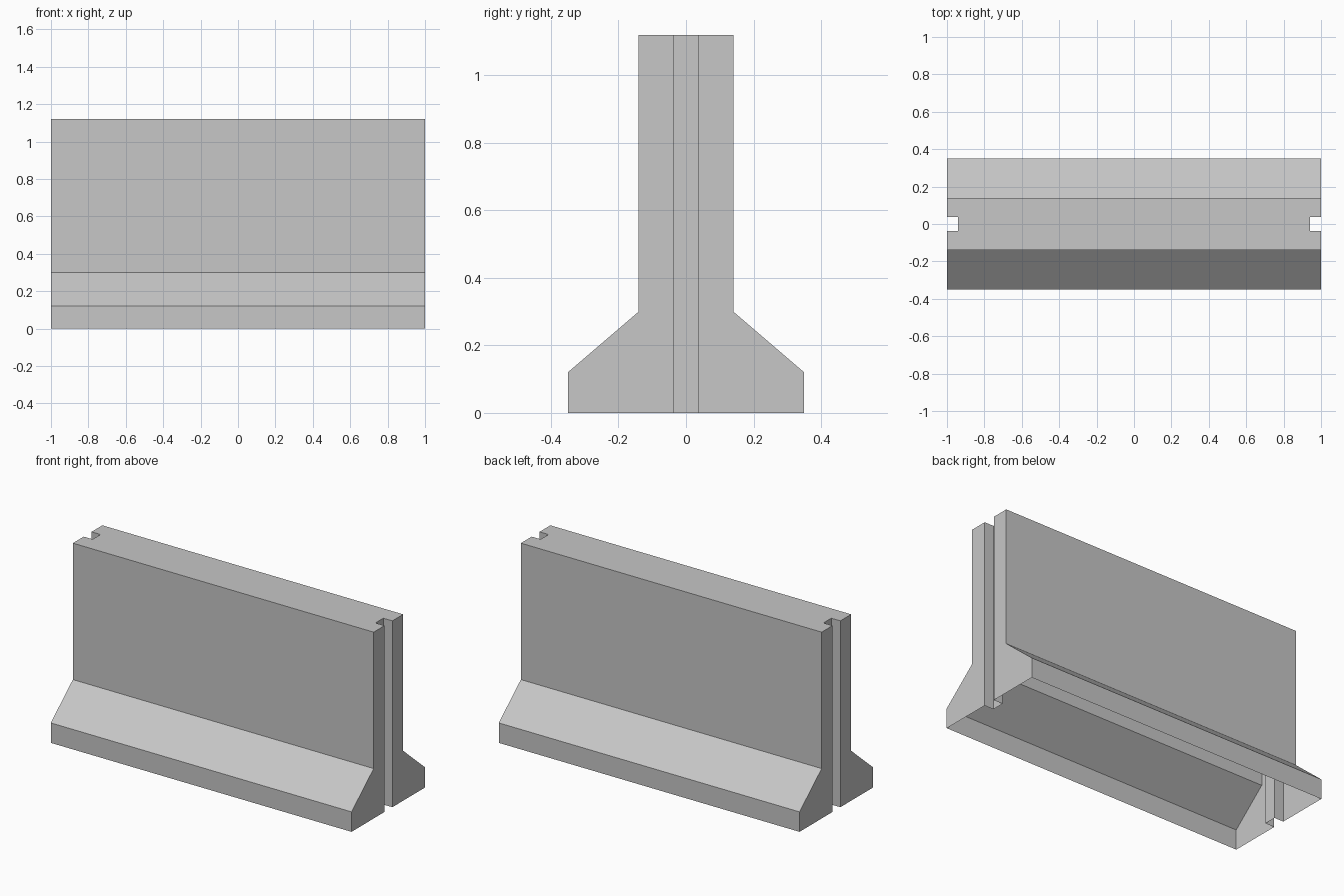
import bpy
import bmesh

cube = bpy.data.objects.get("Cube")
if cube:
    bpy.data.objects.remove(cube)

# Overall sizes
HALF_LEN, HEIGHT = 1.0, 1.12
WALL, SLOT, SLOT_DEPTH = 0.14, 0.0375, 0.06
INNER = HALF_LEN - SLOT_DEPTH

# Half cross-section (y, z) from the foot up to the top edge
PROFILE = [(0.35, 0), (0.35, 0.12), (WALL, 0.30), (WALL, HEIGHT)]

bm = bmesh.new()


def face(points):
    bm.faces.new([bm.verts.new(p) for p in points])


# Long sides: foot, slope and upright wall, front and back
for side in (-1, 1):
    for (y0, z0), (y1, z1) in zip(PROFILE, PROFILE[1:]):
        face([(-HALF_LEN, side * y0, z0), (HALF_LEN, side * y0, z0),
              (HALF_LEN, side * y1, z1), (-HALF_LEN, side * y1, z1)])

# Ends: two cheeks with a full-height slot between them
for end in (-1, 1):
    outer, inner = end * HALF_LEN, end * INNER
    for side in (-1, 1):
        y = side * SLOT
        cheek = [(SLOT, 0)] + PROFILE + [(SLOT, HEIGHT)]
        face([(outer, side * py, pz) for py, pz in cheek])
        face([(outer, y, 0), (inner, y, 0), (inner, y, HEIGHT), (outer, y, HEIGHT)])
    face([(inner, -SLOT, 0), (inner, SLOT, 0), (inner, SLOT, HEIGHT), (inner, -SLOT, HEIGHT)])

# Top: notched outline; the underside stays open
half = [(HALF_LEN, -WALL), (HALF_LEN, -SLOT), (INNER, -SLOT),
        (INNER, SLOT), (HALF_LEN, SLOT), (HALF_LEN, WALL)]
face([(x, y, HEIGHT) for x, y in half + [(-x, -y) for x, y in half]])

bmesh.ops.remove_doubles(bm, verts=bm.verts, dist=0.0001)
bmesh.ops.recalc_face_normals(bm, faces=bm.faces)

# Make sure the shell faces outward
bm.normal_update()
top = max(bm.faces, key=lambda f: f.calc_center_median().z)
if top.normal.z < 0:
    bmesh.ops.reverse_faces(bm, faces=bm.faces)

mesh = bpy.data.meshes.new("concrete_barrier")
bm.to_mesh(mesh)
bm.free()
barrier = bpy.data.objects.new("concrete_barrier", mesh)
bpy.context.collection.objects.link(barrier)

# Concrete colour
concrete = bpy.data.materials.new("concrete_grey")
concrete.use_nodes = True
colour = (0.57, 0.57, 0.57, 1)
concrete.diffuse_color = colour
concrete.node_tree.nodes["Principled BSDF"].inputs["Base Color"].default_value = colour
mesh.materials.append(concrete)
